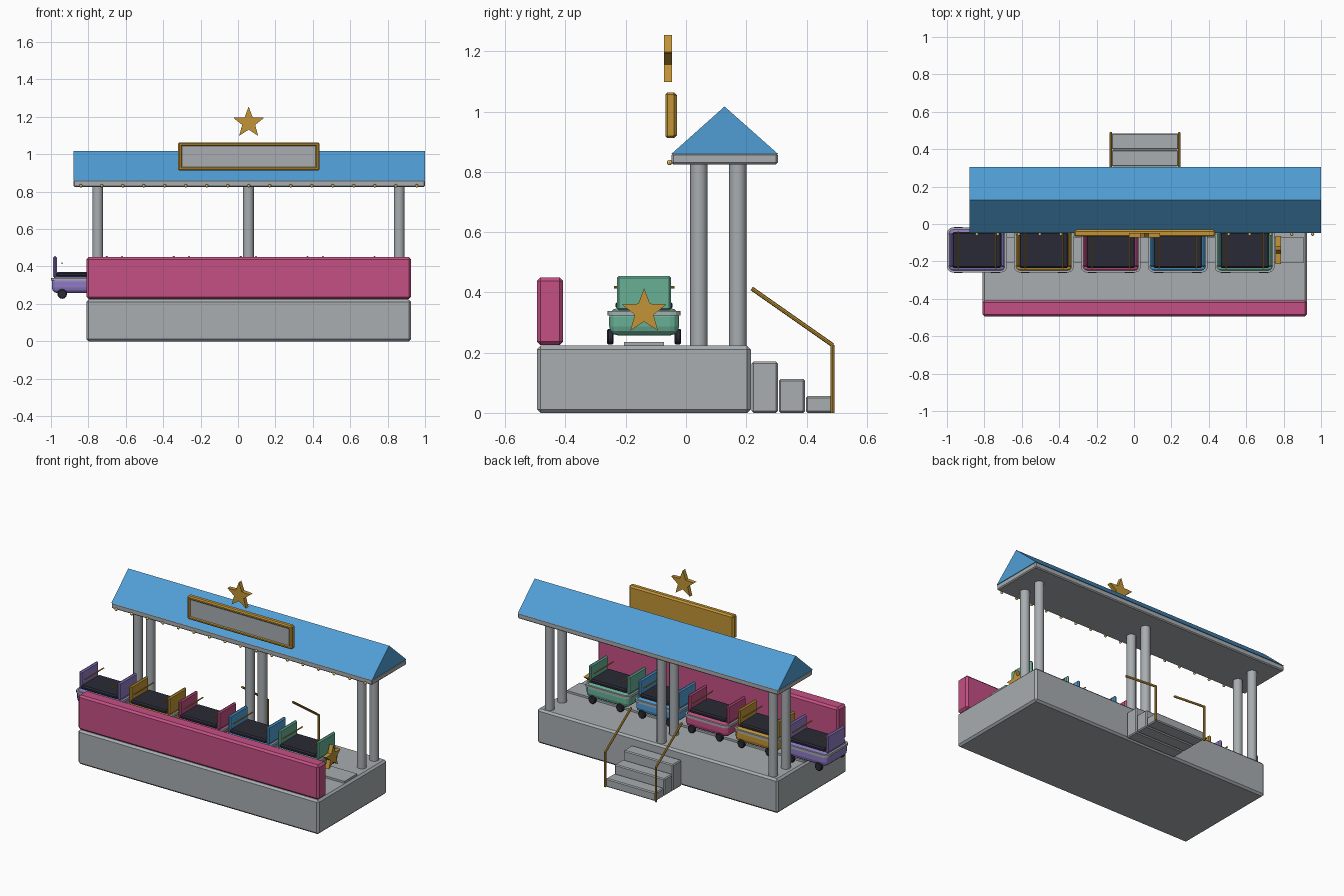
import bpy, bmesh, math
from mathutils import Vector

if "Cube" in bpy.data.objects:
    bpy.data.objects.remove(bpy.data.objects["Cube"])


def material(name, r, g, b):
    m = bpy.data.materials.new(name)
    lin = [((c / 255 + 0.055) / 1.055) ** 2.4 for c in (r, g, b)]
    m.diffuse_color = (*lin, 1)
    m.use_nodes = True
    m.node_tree.nodes["Principled BSDF"].inputs["Base Color"].default_value = m.diffuse_color
    return m


GREY = material("grey", 168, 173, 176)
PINK = material("pink", 196, 80, 132)
BLUE = material("blue", 80, 158, 213)
GOLD = material("gold", 194, 148, 54)
PURPLE = material("purple", 142, 122, 196)
TEAL = material("teal", 104, 176, 150)
DARK = material("dark", 42, 42, 54)
CREAM = material("cream", 225, 195, 115)


def finish(name, bm, mat, smooth=False):
    bmesh.ops.recalc_face_normals(bm, faces=bm.faces)
    me = bpy.data.meshes.new(name)
    bm.to_mesh(me)
    bm.free()
    me.materials.append(mat)
    ob = bpy.data.objects.new(name, me)
    bpy.context.collection.objects.link(ob)
    if smooth:
        bpy.ops.object.select_all(action='DESELECT')
        ob.select_set(True)
        bpy.context.view_layer.objects.active = ob
        bpy.ops.object.shade_smooth_by_angle(angle=math.radians(40))
    return ob


def box(name, x, y, z, mat, bevel=0.0, seg=1):
    """Box from (min, max) ranges with bevelled edges."""
    bm = bmesh.new()
    bmesh.ops.create_cube(bm, size=1)
    for v in bm.verts:
        v.co = Vector([(r[0] + r[1]) / 2 + c * (r[1] - r[0])
                       for r, c in zip((x, y, z), v.co)])
    if bevel:
        bmesh.ops.bevel(bm, geom=bm.edges[:], offset=bevel, segments=seg,
                        profile=0.5, affect='EDGES')
    return finish(name, bm, mat)


def rod(name, a, b, r, mat, sides=8, bevel=0.0):
    """Cylinder between two points."""
    a, b = Vector(a), Vector(b)
    bm = bmesh.new()
    bmesh.ops.create_cone(bm, cap_ends=True, segments=sides, radius1=r,
                          radius2=r, depth=(b - a).length)
    if bevel:
        rims = [e for e in bm.edges if any(len(f.verts) > 4 for f in e.link_faces)]
        bmesh.ops.bevel(bm, geom=rims, offset=bevel, segments=1, affect='EDGES')
    rot = Vector((0, 0, 1)).rotation_difference(b - a).to_matrix()
    for v in bm.verts:
        v.co = rot @ v.co + (a + b) / 2
    return finish(name, bm, mat, True)


def extrude(name, points, depth, mat):
    """Extrude a closed outline of 3D points along a vector."""
    bm = bmesh.new()
    f = bm.faces.new([bm.verts.new(p) for p in points])
    g = bmesh.ops.extrude_face_region(bm, geom=[f])
    bmesh.ops.translate(bm, vec=depth,
                        verts=[v for v in g['geom'] if isinstance(v, bmesh.types.BMVert)])
    if f.is_valid and len(bm.faces) < len(points) + 2:
        bm.faces.new(f.verts)
    return finish(name, bm, mat)


def star(r):
    """Flat five-pointed outline, first tip up."""
    for i in range(10):
        a = math.pi / 2 + i * math.pi / 5
        k = r if i % 2 == 0 else r * 0.42
        yield k * math.cos(a), k * math.sin(a)


def rim(name, cx, cy, hx, hy, z, t, mat):
    """Rounded rectangular band around a car body."""
    bm = bmesh.new()
    rows = []
    for inset, h in ((0, z[0]), (0, z[1]), (t, z[1]), (t, z[0])):
        row = []
        for q, (sx, sy) in enumerate(((1, 1), (-1, 1), (-1, -1), (1, -1))):
            r = 0.032 - inset
            for k in range(4):
                a = math.pi / 2 * (q + k / 3)
                row.append(bm.verts.new((cx + sx * (hx - 0.032) + r * math.cos(a),
                                         cy + sy * (hy - 0.032) + r * math.sin(a), h)))
        rows.append(row)
    n = len(rows[0])
    for j in range(4):
        p, q = rows[j], rows[(j + 1) % 4]
        for i in range(n):
            bm.faces.new((p[i], p[(i + 1) % n], q[(i + 1) % n], q[i]))
    return finish(name, bm, mat)


# Platform, front wall and track
box("platform", (-0.81, 0.925), (-0.495, 0.215), (0, 0.223), GREY, 0.012)
box("front_wall", (-0.81, 0.925), (-0.495, -0.408), (0.225, 0.45), PINK, 0.012)
box("track", (-0.8, 0.91), (-0.205, -0.073), (0.22, 0.236), GREY)

# Steps and handrails at the back
for i, (y0, h) in enumerate(((0.218, 0.17), (0.308, 0.112), (0.398, 0.056))):
    box(f"step_{i}", (-0.12, 0.238), (y0, y0 + 0.087), (0, h), GREY, 0.006)
for x in (-0.124, 0.242):
    rod("rail_post", (x, 0.486, 0), (x, 0.486, 0.226), 0.007, GOLD)
    rod("rail_slope", (x, 0.488, 0.224), (x, 0.218, 0.413), 0.007, GOLD)

# Columns
for x in (-0.75, 0.056, 0.862):
    for y in (0.043, 0.172):
        rod("column", (x, y, 0.22), (x, y, 0.83), 0.029, GREY, 12)

# Roof slab, gable and bulbs
box("roof_slab", (-0.88, 1.0), (-0.048, 0.305), (0.825, 0.862), GREY, 0.006)
extrude("roof", [(-0.88, -0.048, 0.86), (-0.88, 0.305, 0.86), (-0.88, 0.128, 1.017)],
        (1.88, 0, 0), BLUE)
for i in range(17):
    bm = bmesh.new()
    bmesh.ops.create_uvsphere(bm, u_segments=8, v_segments=6, radius=0.009)
    bmesh.ops.translate(bm, vec=(-0.84 + i * 0.1122, -0.055, 0.831), verts=bm.verts)
    finish("bulb", bm, CREAM, True)

# Sign with its framed panel, and the star above
box("sign_back", (-0.32, 0.435), (-0.058, -0.03), (0.912, 1.064), GOLD, 0.01)
for z in (0.912, 1.042):
    box("sign_frame", (-0.32, 0.435), (-0.068, -0.035), (z, z + 0.022), GOLD, 0.007)
for x in (-0.32, 0.413):
    box("sign_frame_end", (x, x + 0.022), (-0.068, -0.035), (0.912, 1.064), GOLD, 0.007)
box("sign_panel", (-0.299, 0.414), (-0.064, -0.055), (0.933, 1.043), GREY)
extrude("roof_star", [(0.057 + u, -0.073, 1.168 + v) for u, v in star(0.087)],
        (0, 0.026, 0), GOLD)

# Train of five cars
CY = -0.139
for i, mat in enumerate((PURPLE, GOLD, PINK, BLUE, TEAL)):
    cx = -0.84 + i * 0.358
    box("car_body", (cx - 0.155, cx + 0.155), (CY - 0.116, CY + 0.116),
        (0.257, 0.348), mat, 0.03, 3)
    rim("car_trim", cx, CY, 0.16, 0.121, (0.324, 0.339), 0.012, GREY)
    box("cushion", (cx - 0.132, cx + 0.132), (CY - 0.095, CY + 0.095),
        (0.344, 0.37), DARK, 0.008)
    for s in (-1, 1):
        px = cx + s * 0.138
        box("seat_back", (px - 0.01, px + 0.01), (CY - 0.09, CY + 0.09),
            (0.34, 0.455), mat, 0.007)
        bx = cx + s * 0.1
        rod("lap_bar", (bx, CY - 0.1, 0.417), (bx, CY + 0.1, 0.417), 0.004, GOLD)
        for t in (-1, 1):
            wy = CY + t * 0.112
            rod("wheel", (bx, wy - 0.011, 0.253), (bx, wy + 0.011, 0.253),
                0.026, DARK, 12, 0.004)

# Star on the nose of the leading car
extrude("nose_star", [(0.757, CY + u, 0.336 + v) for u, v in star(0.078)],
        (0.028, 0, 0), GOLD)
